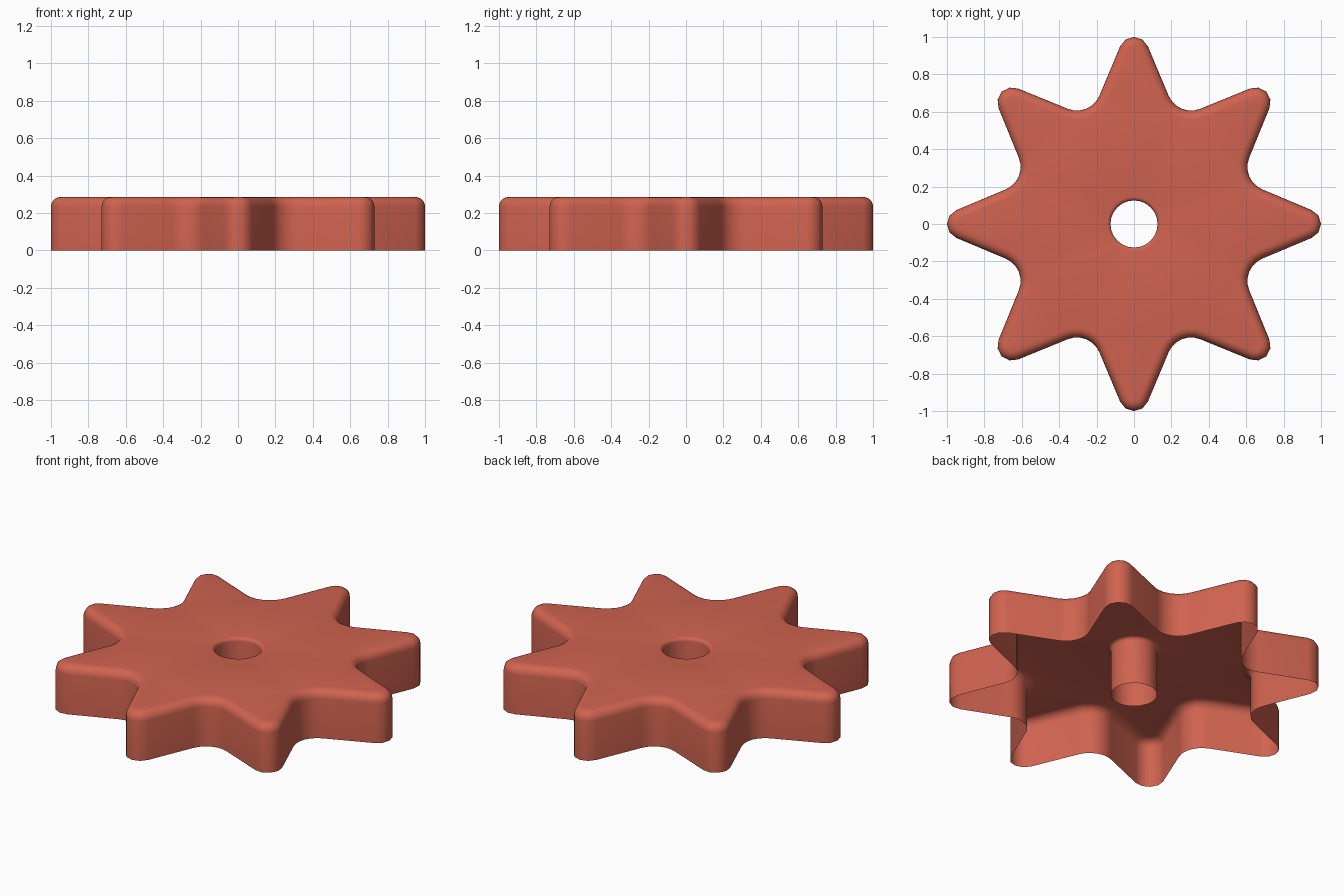
import bpy, bmesh
from math import sin, cos, pi, sqrt, radians

if "Cube" in bpy.data.objects:
    bpy.data.objects.remove(bpy.data.objects["Cube"])

H, POINTS = 0.285, 8
TIP_R, VALLEY_R = 0.08, 0.13
TIP_C = 1.0 - TIP_R                      # centre of each tip rounding
VALLEY_C = 0.613 + VALLEY_R * sqrt(2)    # centre of each valley rounding


def star(inset):
    """Rounded star outline, counter-clockwise, shrunk by inset."""
    pts = []
    for k in range(POINTS):
        a = k * 2 * pi / POINTS
        for i in range(5):               # convex tip arc
            t = a + radians(-67.5 + 135 * i / 4)
            r = TIP_R - inset
            pts.append((TIP_C * cos(a) + r * cos(t), TIP_C * sin(a) + r * sin(t)))
        b = a + pi / POINTS
        for i in range(7):               # concave valley arc
            t = b + pi + radians(45 - 90 * i / 6)
            r = VALLEY_R + inset
            pts.append((VALLEY_C * cos(b) + r * cos(t), VALLEY_C * sin(b) + r * sin(t)))
    return pts


def circle(r, n=24):
    return [(r * cos(2 * pi * i / n), r * sin(2 * pi * i / n)) for i in range(n)]


def wall(bm, outline, sign, fillet, steps=5):
    """Vertical wall with a rounded top edge; returns the top edge loop."""
    levels = [(0, 0)]
    for i in range(steps + 1):
        t = pi / 2 * i / steps
        levels.append((fillet * (1 - cos(t)), H - fillet + fillet * sin(t)))
    rings = [[bm.verts.new((x, y, z)) for x, y in outline(d)] for d, z in levels]
    n = len(rings[0])
    for lo, hi in zip(rings, rings[1:]):
        for i in range(n):
            j = (i + 1) % n
            f = [lo[i], lo[j], hi[j], hi[i]]
            bm.faces.new(f if sign > 0 else f[::-1])
    top = rings[-1]
    return [bm.edges.get((top[i], top[(i + 1) % n])) for i in range(n)]


bm = bmesh.new()
# Outer star wall and central tube, joined by the flat top; underside stays open
edges = wall(bm, star, 1, 0.05)
edges += wall(bm, lambda d: circle(0.126 + d), -1, 0.02, 4)
res = bmesh.ops.triangle_fill(bm, use_beauty=True, use_dissolve=False, edges=edges)
for f in res["geom"]:
    if isinstance(f, bmesh.types.BMFace):
        f.normal_update()
        if f.normal.z < 0:
            f.normal_flip()
mesh = bpy.data.meshes.new("star_wheel")
bm.to_mesh(mesh)
bm.free()

obj = bpy.data.objects.new("star_wheel", mesh)
bpy.context.collection.objects.link(obj)
mat = bpy.data.materials.new("red_clay")
mat.diffuse_color = (0.63, 0.125, 0.08, 1)
mat.use_nodes = True
mat.node_tree.nodes["Principled BSDF"].inputs["Base Color"].default_value = mat.diffuse_color
mesh.materials.append(mat)

bpy.context.view_layer.objects.active = obj
obj.select_set(True)
bpy.ops.object.shade_smooth_by_angle(angle=radians(40))
